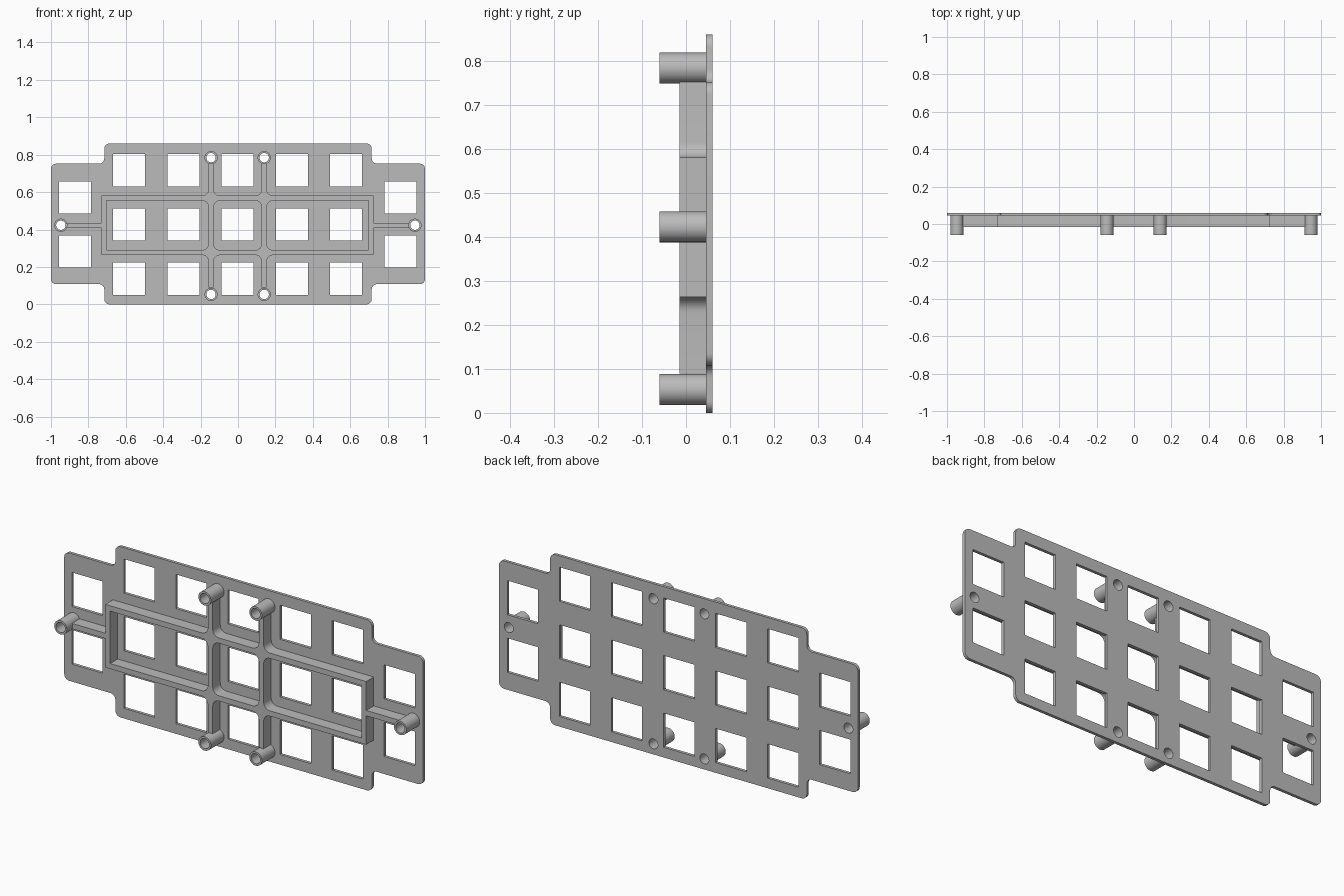
import bpy, bmesh, math
from mathutils import Vector, Matrix

if "Cube" in bpy.data.objects:
    bpy.data.objects.remove(bpy.data.objects["Cube"], do_unlink=True)

grey = bpy.data.materials.new("plain grey")
grey.use_nodes = True
grey.diffuse_color = (0.5, 0.5, 0.5, 1)
grey.node_tree.nodes["Principled BSDF"].inputs["Base Color"].default_value = (0.5, 0.5, 0.5, 1)


def circle(cx, cz, r, n=40):
    return [(cx + r * math.cos(math.tau * i / n), cz + r * math.sin(math.tau * i / n)) for i in range(n)]


def square(cx, cz, h):
    return [(cx - h, cz - h), (cx + h, cz - h), (cx + h, cz + h), (cx - h, cz + h)]


def fillet(corners, steps=8):
    """Round each right-angled (x, z, radius) corner; radius 0 stays sharp."""
    out = []
    for i, (x, z, r) in enumerate(corners):
        p = Vector((x, z))
        if r == 0:
            out.append(p)
            continue
        a = (Vector(corners[i - 1][:2]) - p).normalized()
        b = (Vector(corners[(i + 1) % len(corners)][:2]) - p).normalized()
        centre = p + (a + b) * r
        for k in range(steps + 1):
            t = k / steps * math.pi / 2
            out.append(centre - b * r * math.cos(t) - a * r * math.sin(t))
    return out


def four_way(quarter, cx, cz):
    """Mirror a counter-clockwise quarter outline into a whole one."""
    half = quarter + [(-x, z, r) for x, z, r in reversed(quarter)]
    whole = half + [(x, -z, r) for x, z, r in reversed(half)]
    return [(x + cx, z + cz, r) for x, z, r in whole]


def slab(name, loops, y0, y1):
    """Extrude an outline with holes between two depths."""
    curve = bpy.data.curves.new(name, "CURVE")
    curve.dimensions = "2D"
    curve.fill_mode = "BOTH"
    curve.extrude = (y1 - y0) / 2
    for loop in loops:
        s = curve.splines.new("POLY")
        s.points.add(len(loop) - 1)
        for pt, (x, z) in zip(s.points, loop):
            pt.co = (x, z, 0, 1)
        s.use_cyclic_u = True
    temp = bpy.data.objects.new(name + " outline", curve)
    bpy.context.collection.objects.link(temp)
    mesh = bpy.data.meshes.new_from_object(temp.evaluated_get(bpy.context.evaluated_depsgraph_get()))
    bpy.data.objects.remove(temp, do_unlink=True)
    mesh.transform(Matrix.Translation((0, (y0 + y1) / 2, 0)) @ Matrix.Rotation(math.pi / 2, 4, "X"))
    bm = bmesh.new()
    bm.from_mesh(mesh)
    bmesh.ops.remove_doubles(bm, verts=bm.verts, dist=1e-5)
    bmesh.ops.recalc_face_normals(bm, faces=bm.faces)
    bm.to_mesh(mesh)
    bm.free()
    mesh.name = name
    mesh.materials.clear()
    mesh.materials.append(grey)
    obj = bpy.data.objects.new(name, mesh)
    bpy.context.collection.objects.link(obj)
    bpy.ops.object.select_all(action="DESELECT")
    obj.select_set(True)
    bpy.context.view_layer.objects.active = obj
    bpy.ops.object.shade_smooth_by_angle(angle=math.radians(30))
    return obj


BACK, FACE, RIB, TIP = 0.06, 0.045, -0.015, -0.06
BAR = 0.142      # upright bar position
W = 0.0135       # half width of a rib
CX, CZ = -0.002, 0.422
POST_R, BORE_R = 0.035, 0.025
posts = {
    "left_post": (0.946, CZ + 0.001), "right_post": (-0.947, CZ + 0.001),
    "top_left_post": (CX + BAR, 0.784), "top_right_post": (CX - BAR, 0.784),
    "bottom_left_post": (CX + BAR, 0.053), "bottom_right_post": (CX - BAR, 0.053),
}

# Plate with square openings and post bores
R = 0.028
outline = fillet(four_way([(1, 0.322, R), (0.715, 0.322, R), (0.715, 0.43, R)], 0, 0.43))
PITCH, HALF = 0.29, 0.086
openings = [square(CX + c * PITCH, 0.427 + r * PITCH, HALF) for c in range(-2, 3) for r in (-1, 0, 1)]
openings += [square(CX + c * PITCH, 0.427 + r * PITCH, HALF) for c in (-3, 3) for r in (-0.5, 0.5)]
bores = [circle(x, z, BORE_R) for x, z in posts.values()]
slab("plate", [outline] + openings + bores, FACE, BACK)

# Stiffening ribs: frame with arms reaching the posts, and three inner cells
FX, FZ, F = 0.727, 0.159, 0.034
arm_x, arm_z = 0.915, 0.333
ribs = fillet(four_way([
    (arm_x, W, 0), (FX, W, 0), (FX, FZ, 0), (BAR + W, FZ, F),
    (BAR + W, arm_z, 0), (BAR - W, arm_z, 0), (BAR - W, FZ, F)], CX, CZ))
IX, IZ = FX - 2 * W, FZ - 2 * W
cells = [fillet(four_way([(BAR - W, IZ, F)], CX, CZ))]
for s in (1, -1):
    x0, x1 = CX + s * (BAR + W), CX + s * IX
    cells.append(fillet([(x0, CZ - IZ, F), (x1, CZ - IZ, 0), (x1, CZ + IZ, 0), (x0, CZ + IZ, F)]))
slab("stiffening_ribs", [ribs] + cells, RIB, FACE)

# Hollow posts
for name, (x, z) in posts.items():
    slab(name, [circle(x, z, POST_R), circle(x, z, BORE_R)], TIP, FACE)
